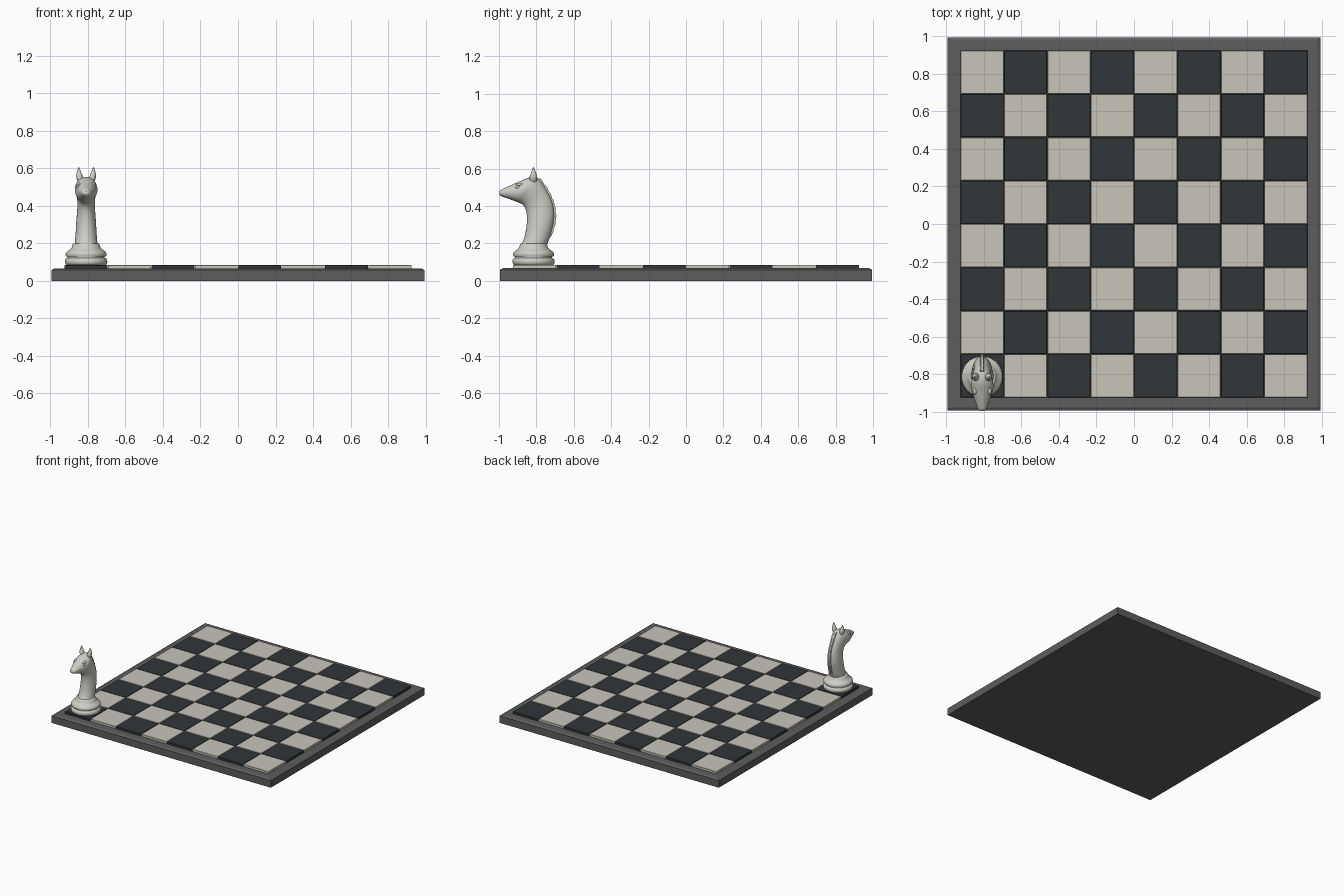
import bpy, bmesh, math
from mathutils import Vector

if "Cube" in bpy.data.objects:
    bpy.data.objects.remove(bpy.data.objects["Cube"])


def material(name, r, g, b):
    m = bpy.data.materials.new(name)
    m.diffuse_color = (r, g, b, 1)
    m.use_nodes = True
    m.node_tree.nodes["Principled BSDF"].inputs["Base Color"].default_value = m.diffuse_color
    return m


DARK = material("dark_stone", 0.032, 0.037, 0.04)
LIGHT = material("light_stone", 0.58, 0.56, 0.5)
FRAME = material("frame_grey", 0.11, 0.11, 0.11)
IVORY = material("ivory", 0.62, 0.61, 0.56)
CX, CY = -0.81, -0.815


def finish(name, bm, mat, smooth=True):
    bmesh.ops.recalc_face_normals(bm, faces=bm.faces[:])
    me = bpy.data.meshes.new(name)
    bm.to_mesh(me)
    bm.free()
    ob = bpy.data.objects.new(name, me)
    bpy.context.collection.objects.link(ob)
    me.materials.append(mat)
    if smooth:
        bpy.ops.object.select_all(action='DESELECT')
        ob.select_set(True)
        bpy.context.view_layer.objects.active = ob
        bpy.ops.object.shade_smooth_by_angle(angle=math.radians(40))
    return ob


def skin(bm, rings):
    # closed skin through equal-length rings of points
    rows = [[bm.verts.new(p) for p in r] for r in rings]
    n = len(rows[0])
    for a, b in zip(rows, rows[1:]):
        for i in range(n):
            bm.faces.new((a[i], a[(i + 1) % n], b[(i + 1) % n], b[i]))
    bm.faces.new(rows[0])
    bm.faces.new(rows[-1])


def square_ring(cx, cy, h, z):
    return [(cx + sx * h, cy + sy * h, z) for sx, sy in ((-1, -1), (1, -1), (1, 1), (-1, 1))]


def spline(pts, steps):
    # smooth curve through tuples of any length
    v = [Vector(p) for p in pts]
    v = [v[0] * 2 - v[1]] + v + [v[-1] * 2 - v[-2]]
    out = []
    for i in range(1, len(v) - 2):
        a, b, c, d = v[i - 1:i + 3]
        for k in range(steps):
            t = k / steps
            out.append(0.5 * (2 * b + (c - a) * t + (2 * a - 5 * b + 4 * c - d) * t * t
                              + (3 * b - a - 3 * c + d) * t ** 3))
    return out + [v[-2]]


# board base with a chamfered rim
bm = bmesh.new()
skin(bm, [square_ring(0, 0, h, z) for h, z in ((0.995, 0), (0.995, 0.058), (0.978, 0.067))])
finish("board_base", bm, FRAME, False)

# raised tiles
P = 1.85 / 8
for i in range(8):
    for j in range(8):
        bm = bmesh.new()
        x, y = (i - 3.5) * P, (j - 3.5) * P
        skin(bm, [square_ring(x, y, h, z) for h, z in
                  ((P / 2 - 0.001, 0.062), (P / 2 - 0.001, 0.083), (P / 2 - 0.003, 0.085))])
        finish(f"tile_{i}_{j}", bm, LIGHT if (i + j) % 2 else DARK, False)

# turned foot of the knight
foot = [(0.104, 0.085), (0.11, 0.09), (0.113, 0.1), (0.112, 0.112), (0.106, 0.12), (0.099, 0.123),
        (0.099, 0.129), (0.107, 0.131), (0.11, 0.139), (0.108, 0.149), (0.1, 0.158), (0.086, 0.167),
        (0.077, 0.178), (0.072, 0.195), (0.066, 0.2)]
bm = bmesh.new()
skin(bm, [[(CX + r * math.cos(math.tau * k / 40), CY + r * math.sin(math.tau * k / 40), z)
           for k in range(40)] for r, z in foot])
finish("knight_foot", bm, IVORY)

# neck and head: front y, front z, back y, back z, half width
sections = [(-.885, .185, -.747, .185, .062), (-.862, .24, -.727, .235, .057),
            (-.85, .32, -.706, .325, .052), (-.855, .375, -.71, .405, .047),
            (-.87, .404, -.738, .472, .048), (-.888, .415, -.787, .545, .056),
            (-.91, .424, -.835, .553, .06), (-.945, .437, -.90, .527, .045),
            (-.975, .447, -.95, .505, .031), (-.992, .455, -.985, .488, .022),
            (-.998, .464, -.997, .478, .011)]
rings = []
for fy, fz, by, bz, w in spline(sections, 4):
    f, b = Vector((CX, fy, fz)), Vector((CX, by, bz))
    mid, half = (f + b) / 2, (b - f) / 2
    rings.append([mid + half * math.cos(math.tau * k / 28)
                  + Vector((w * math.sin(math.tau * k / 28), 0, 0)) for k in range(28)])
bm = bmesh.new()
skin(bm, rings)
finish("knight_neck_and_head", bm, IVORY)

# serrated mane along the back of the neck
mane = spline([(-.73, .235), (-.705, .32), (-.71, .4), (-.738, .472), (-.787, .545)], 8)
outer, inner = [], []
for i, p in enumerate(mane):
    t = mane[min(i + 1, len(mane) - 1)] - mane[max(i - 1, 0)]
    out = Vector((t.y, -t.x)).normalized()
    lift = 0.007 + 0.004 * (i % 4) / 3
    outer.append(p + out * lift)
    inner.append(p - out * 0.018)
bm = bmesh.new()
skin(bm, [[(CX - .016, a.x, a.y), (CX - .007, b.x, b.y), (CX + .007, b.x, b.y), (CX + .016, a.x, a.y)]
          for a, b in zip(inner, outer)])
finish("mane", bm, IVORY)

for s, side in ((-1, "left"), (1, "right")):
    # pointed ear
    bm = bmesh.new()
    ear = spline([(.028, -.818, .525, .014, .018), (.034, -.816, .55, .018, .021),
                  (.038, -.815, .575, .013, .014), (.039, -.816, .608, .001, .001)], 3)
    skin(bm, [[(CX + s * (x + a * math.cos(math.tau * k / 12)), y + b * math.sin(math.tau * k / 12), z)
               for k in range(12)] for x, y, z, a, b in ear])
    finish(side + "_ear", bm, IVORY)
    # brow, eye and nostril
    for part, x, y, z, r, sc in (("brow", .039, -.888, .515, .016, (.7, 1.3, .55)),
                                 ("eye", .045, -.9, .501, .01, (.8, 1.2, .8)),
                                 ("nostril", .02, -.979, .474, .007, (.6, 1.1, .7))):
        bm = bmesh.new()
        bmesh.ops.create_uvsphere(bm, u_segments=16, v_segments=10, radius=r)
        bmesh.ops.scale(bm, vec=sc, verts=bm.verts[:])
        bmesh.ops.translate(bm, vec=(CX + s * x, y, z), verts=bm.verts[:])
        finish(f"{side}_{part}", bm, IVORY)
